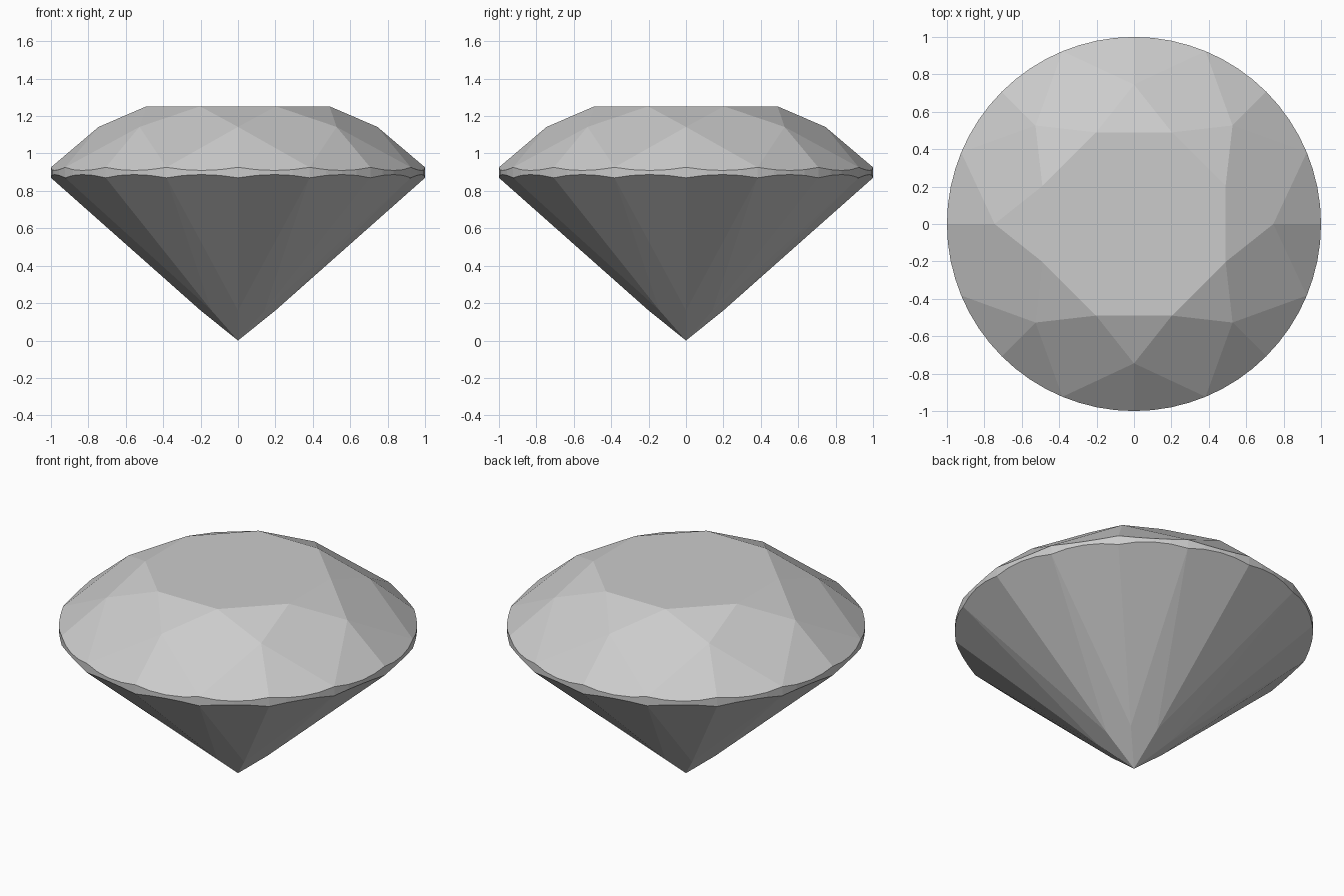
import bpy, bmesh
from math import cos, sin, radians

if "Cube" in bpy.data.objects:
    bpy.data.objects.remove(bpy.data.objects["Cube"])

SEG = 4                                  # girdle segments per half facet (16 half facets)
R_TABLE, Z_TABLE = 0.53, 1.252
Z_TOP, Z_BOT = 0.926, 0.87               # girdle heights at facet junctions
R_STAR, R_LOW = 0.745, 0.20
C = cos(radians(22.5))

# heights that keep the kite facets flat
Z_STAR = Z_TABLE + (Z_TOP - Z_TABLE) * (R_STAR * C - R_TABLE) / (1 - R_TABLE)
Z_LOW = Z_BOT * R_LOW * C

bm = bmesh.new()


def pt(r, deg, z):
    a = radians(deg)
    return bm.verts.new((r * cos(a), r * sin(a), z))


def scallop(r_in, z_in, z_rim, i):
    """Height where a flat half facet meets the round girdle."""
    c = cos(radians(11.25))
    off = (i % SEG) * 22.5 / SEG - 11.25
    slope = (z_in - z_rim) / (c - r_in * c)
    return z_rim - slope * (cos(radians(off)) - c)


# rings of corner points
N = 16 * SEG
culet = bm.verts.new((0, 0, 0))
table = [pt(R_TABLE, 45 * k + 22.5, Z_TABLE) for k in range(8)]
star = [pt(R_STAR, 45 * k, Z_STAR) for k in range(8)]
low = [pt(R_LOW, 45 * k, Z_LOW) for k in range(8)]
top = [pt(1, 360 * i / N, scallop(R_STAR, Z_STAR, Z_TOP, i)) for i in range(N)]
bot = [pt(1, 360 * i / N, scallop(R_LOW, Z_LOW, Z_BOT, i)) for i in range(N)]

# table
bm.faces.new(table)
for k in range(8):
    n = (k + 1) % 8
    g = 2 * SEG * k
    # star facet, crown kite, pavilion kite
    bm.faces.new((table[k - 1], star[k], table[k]))
    bm.faces.new((table[k], star[k], top[g + SEG], star[n]))
    bm.faces.new((culet, low[n], bot[g + SEG], low[k]))
    # upper and lower half facets on both sides of the kite tip
    for start, j in ((g, k), (g + SEG, n)):
        arc = [(start + i) % N for i in range(SEG + 1)]
        bm.faces.new([star[j]] + [top[i] for i in arc])
        bm.faces.new([low[j]] + [bot[i] for i in reversed(arc)])

# girdle band
for i in range(N):
    j = (i + 1) % N
    bm.faces.new((bot[i], bot[j], top[j], top[i]))

bmesh.ops.recalc_face_normals(bm, faces=bm.faces)
mesh = bpy.data.meshes.new("cut_gem")
bm.to_mesh(mesh)
bm.free()
bpy.context.collection.objects.link(bpy.data.objects.new("cut_gem", mesh))
